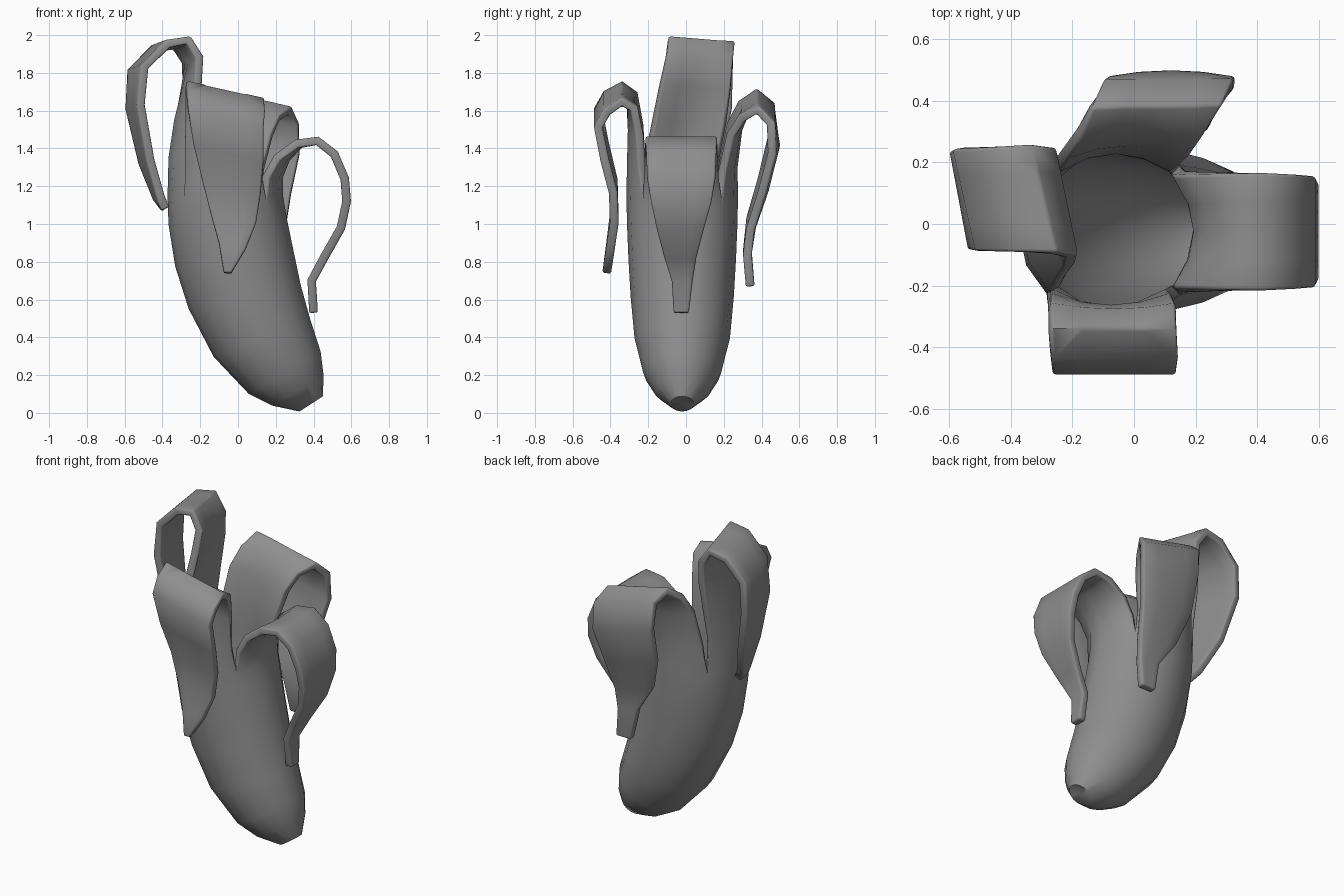
import bpy, bmesh, math

N = 16
YC = -0.02
bm = bmesh.new()

# Body: tilted elliptical rings given as (left x, left z, right x, right z, y radius)
rings = [
    (0.32, 0.03, 0.43, 0.10, 0.055),
    (0.19, 0.06, 0.43, 0.20, 0.13),
    (0.07, 0.12, 0.415, 0.32, 0.185),
    (-0.11, 0.31, 0.36, 0.49, 0.23),
    (-0.24, 0.56, 0.31, 0.67, 0.25),
    (-0.31, 0.78, 0.27, 0.86, 0.262),
    (-0.345, 1.0, 0.235, 1.03, 0.27),
    (-0.35, 1.15, 0.215, 1.15, 0.272),
]
loops = []
for lx, lz, rx, rz, ry in rings:
    row = []
    for j in range(N):
        a = 2 * math.pi * j / N
        u = (1 + math.cos(a)) / 2
        row.append(bm.verts.new((lx + (rx - lx) * u, YC + ry * math.sin(a), lz + (rz - lz) * u)))
    loops.append(row)
for a, b in zip(loops, loops[1:]):
    for j in range(N):
        k = (j + 1) % N
        bm.faces.new((a[j], a[k], b[k], b[j]))
# Slightly dented end cap
tip = bm.verts.new((0.365, YC, 0.075))
for j in range(N):
    bm.faces.new((tip, loops[0][(j + 1) % N], loops[0][j]))


# Peeled flap: rows of (distance out, z, sideways shift, half width, bulge)
def flap(quarter, rows, tilt=0.0, skew=0.0):
    ang = quarter * math.pi / 2
    c, s = math.cos(ang), math.sin(ang)
    prev = [loops[-1][(quarter * 4 + i) % N] for i in range(-2, 3)]
    for n, (d, z, side, w, b) in enumerate(rows):
        t = (n + 1) / len(rows)
        fade = math.sin(math.pi * t)
        cur = []
        for i in range(-2, 3):
            f = i / 2
            r = d - b * f * f + skew * f * fade
            q = side + w * f
            cur.append(bm.verts.new((c * r - s * q, s * r + c * q, z + tilt * f * fade)))
        for i in range(4):
            bm.faces.new((prev[i], prev[i + 1], cur[i + 1], cur[i]))
        prev = cur


# Right flap
flap(0, [(.215, 1.25, -.025, .19, .07), (.255, 1.35, -.025, .19, .05), (.33, 1.425, -.025, .19, .02),
         (.42, 1.44, -.025, .19, 0), (.51, 1.37, -.025, .185, 0), (.565, 1.24, -.025, .18, 0),
         (.575, 1.12, -.025, .16, 0), (.545, .98, -.03, .125, 0), (.46, .83, -.03, .085, 0),
         (.39, .70, -.02, .055, 0), (.40, .53, -.025, .04, 0)])
# Back flap
flap(1, [(.25, 1.3, .06, .19, .06), (.275, 1.5, .02, .2, .04), (.315, 1.6, -.02, .2, .02),
         (.38, 1.65, -.07, .21, 0), (.45, 1.58, -.11, .21, 0), (.475, 1.42, -.12, .205, .02),
         (.42, 1.2, -.1, .18, .02), (.35, 1.0, -.12, .13, .01), (.325, .85, -.17, .07, 0),
         (.34, .67, -.19, .05, 0)], tilt=.05)
# Left flap
flap(2, [(.345, 1.35, .02, .19, .08), (.315, 1.55, -.02, .19, .06), (.27, 1.73, -.05, .185, .03),
         (.24, 1.87, -.07, .175, 0), (.30, 1.96, -.08, .175, 0), (.41, 1.94, -.08, .17, 0),
         (.53, 1.82, -.08, .165, 0), (.545, 1.62, -.08, .16, 0), (.485, 1.33, -.06, .12, 0),
         (.42, 1.14, -.02, .06, 0), (.385, 1.08, 0, .04, 0)], tilt=.015, skew=-.04)
# Front flap
flap(3, [(.29, 1.3, -.08, .195, .06), (.285, 1.5, -.075, .2, .04), (.295, 1.65, -.07, .205, .02),
         (.34, 1.69, -.07, .205, 0), (.42, 1.64, -.065, .205, 0), (.465, 1.56, -.065, .2, 0),
         (.43, 1.38, -.05, .185, 0), (.385, 1.2, -.035, .155, 0), (.38, 1.03, -.025, .12, 0),
         (.40, .88, -.03, .07, 0), (.42, .74, -.055, .02, 0)], tilt=-.05)

bmesh.ops.recalc_face_normals(bm, faces=bm.faces)
me = bpy.data.meshes.new("fruit_peel")
bm.to_mesh(me)
bm.free()
ob = bpy.data.objects.new("fruit_peel", me)
bpy.context.collection.objects.link(ob)

# Dark grey skin
mat = bpy.data.materials.new("dark_grey")
mat.diffuse_color = (0.27, 0.27, 0.27, 1)
me.materials.append(mat)

# Skin thickness with rounded rims
sol = ob.modifiers.new("thickness", 'SOLIDIFY')
sol.thickness = 0.046
sol.offset = 0
bev = ob.modifiers.new("rounded_rims", 'BEVEL')
bev.width = 0.012
bev.segments = 2
bev.limit_method = 'ANGLE'
bev.angle_limit = math.radians(65)
bpy.context.view_layer.objects.active = ob
ob.select_set(True)
for m in (sol, bev):
    bpy.ops.object.modifier_apply(modifier=m.name)
bpy.ops.object.shade_smooth_by_angle(angle=math.radians(60))
